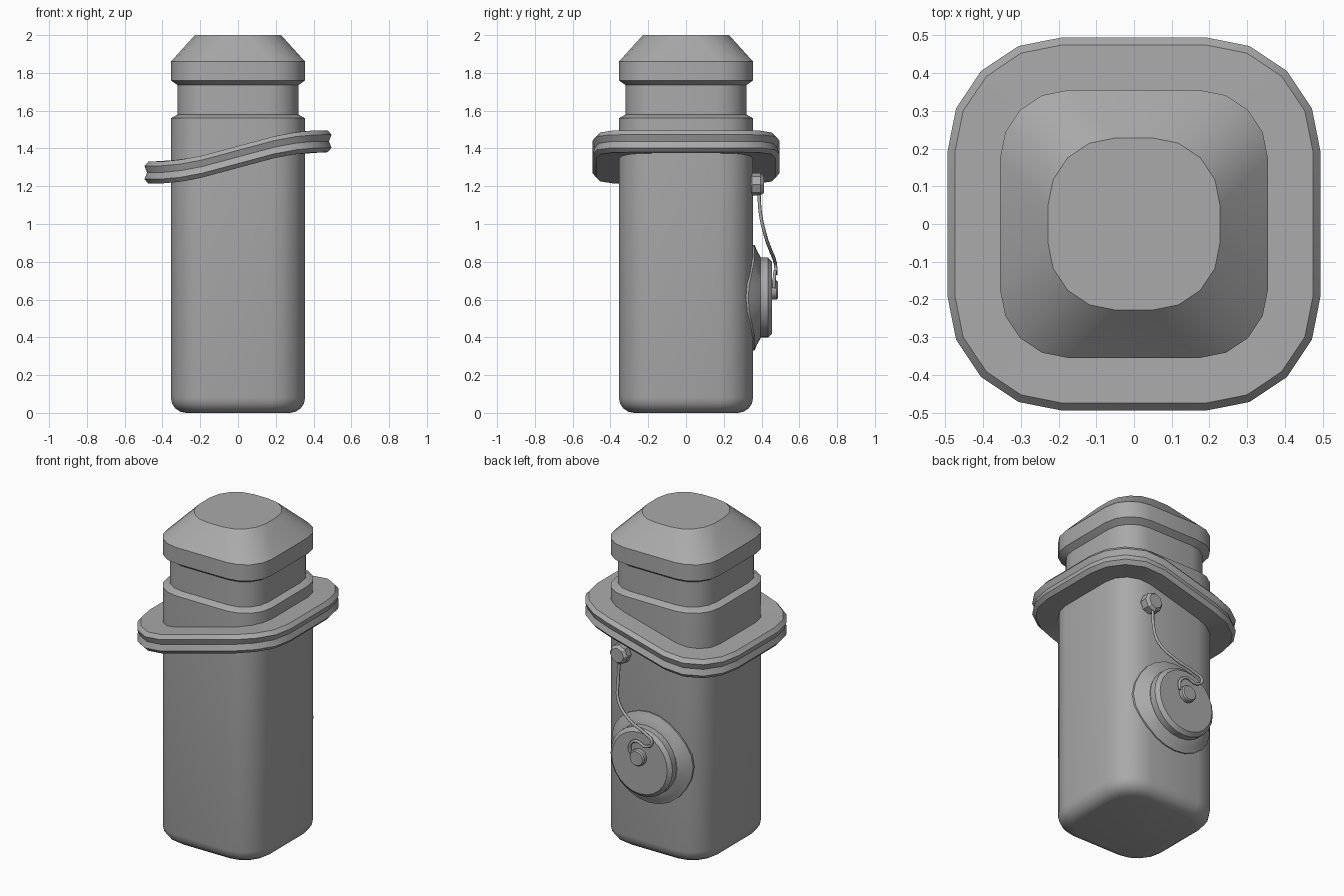
import bpy, bmesh
from math import sin, cos, pi, sqrt, radians
from mathutils import Matrix

old = bpy.data.objects.get("Cube")
if old:
    bpy.data.objects.remove(old, do_unlink=True)

grey = bpy.data.materials.new("plain grey")
GREY = (0.4, 0.4, 0.4, 1)
grey.use_nodes = True
grey.diffuse_color = GREY
grey.node_tree.nodes["Principled BSDF"].inputs["Base Color"].default_value = GREY

HALF, CORNER = 0.355, 0.18


def rounded_square(half, radius, steps=4):
    """Outline points of a square with rounded corners."""
    c = half - radius
    pts = []
    for q in range(4):
        cx, cy = c * (1, -1, -1, 1)[q], c * (1, 1, -1, -1)[q]
        for i in range(steps + 1):
            a = (q + i / steps) * pi / 2
            pts.append((cx + radius * cos(a), cy + radius * sin(a)))
    return pts


def loft(name, rings, closed=False, caps=True, angle=30):
    """Skin a list of equal-length point rings."""
    bm = bmesh.new()
    loops = [[bm.verts.new(p) for p in ring] for ring in rings]
    n = len(loops[0])
    pairs = list(zip(loops, loops[1:]))
    if closed:
        pairs.append((loops[-1], loops[0]))
    for lo, hi in pairs:
        for i in range(n):
            j = (i + 1) % n
            bm.faces.new((lo[i], lo[j], hi[j], hi[i]))
    if caps and not closed:
        bm.faces.new(loops[0])
        bm.faces.new(loops[-1])
    bmesh.ops.recalc_face_normals(bm, faces=bm.faces)
    mesh = bpy.data.meshes.new(name)
    bm.to_mesh(mesh)
    bm.free()
    obj = bpy.data.objects.new(name, mesh)
    bpy.context.collection.objects.link(obj)
    mesh.materials.append(grey)
    bpy.ops.object.select_all(action="DESELECT")
    obj.select_set(True)
    bpy.context.view_layer.objects.active = obj
    bpy.ops.object.shade_smooth_by_angle(angle=radians(angle))
    return obj


def square_stack(name, profile):
    return loft(name, [[(x, y, z) for x, y in rounded_square(h, r)]
                       for h, r, z in profile])


def back_surface(x):
    """Depth of the body's back wall at a given x."""
    d = max(0, abs(x) - (HALF - CORNER))
    return HALF - CORNER + sqrt(max(0, CORNER ** 2 - d ** 2))


def lathe_back(name, profile, centre, sides):
    """Turn (radius, y) pairs about an axis pointing backwards."""
    cx, cz = centre
    return loft(name, [[(cx + r * cos(2 * pi * i / sides), y,
                         cz + r * sin(2 * pi * i / sides))
                        for i in range(sides)] for r, y in profile])


# Body with a rounded foot, neck and tapered cap
foot = [(HALF - 0.08 * (1 - sin(a)), CORNER - 0.05 * (1 - sin(a)),
         0.08 * (1 - cos(a))) for a in (i * pi / 8 for i in range(5))]
square_stack("body", foot + [(HALF, CORNER, 1.56), (0.32, 0.16, 1.58)])
square_stack("neck", [(0.32, 0.16, 1.57), (0.32, 0.16, 1.75)])
square_stack("cap", [(0.32, 0.16, 1.735), (HALF, CORNER, 1.76),
                     (HALF, CORNER, 1.86), (0.228, 0.178, 2.0)])

# Wavy collar with a grooved rim
section = [(0.34, -0.058), (0.475, -0.058), (0.495, -0.035), (0.482, 0),
           (0.495, 0.035), (0.475, 0.058), (0.34, 0.058)]


def collar_height(x):
    return 1.355 + 0.083 * sin(max(-1, min(1, x / 0.45)) * pi / 2)


loft("collar", [[(x, y, collar_height(x) + dz)
                 for x, y in rounded_square(h, h - 0.19)]
                for h, dz in section], closed=True, angle=40)

# Flange of the plug, wrapped around the back wall
PLUG_Z, SIDES = 0.61, 24
flange = []
for r, lift, flat in [(0.28, -0.01, 0), (0.28, 0.008, 0), (0.25, 0.02, 0.4),
                      (0.215, 0.04, 1)]:
    ring = []
    for i in range(SIDES):
        a = 2 * pi * i / SIDES
        x = r * cos(a)
        y = back_surface(x) * (1 - flat) + HALF * flat + lift
        ring.append((x, y, PLUG_Z + r * sin(a)))
    flange.append(ring)
loft("plug_flange", flange)

# Plug, its knob, and the anchor above
lathe_back("plug", [(0.212, 0.34), (0.212, 0.435), (0.19, 0.455)],
           (0, PLUG_Z), SIDES)
lathe_back("knob", [(0.05, 0.44), (0.05, 0.48), (0.043, 0.488)],
           (0, 0.65), 16)
lathe_back("anchor", [(0.045, 0.335), (0.06, 0.35), (0.06, 0.395),
                      (0.045, 0.412)], (0.185, 1.21), 8)

# Tether hanging from the anchor and hooking round the knob
path = [(0.185, 0.385, 1.18), (0.188, 0.395, 1.05), (0.17, 0.42, 0.94),
        (0.07, 0.45, 0.855), (-0.05, 0.468, 0.81), (-0.1, 0.475, 0.775),
        (-0.06, 0.475, 0.735), (0.01, 0.472, 0.75), (0.055, 0.468, 0.715),
        (0.055, 0.465, 0.66)]
curve = bpy.data.curves.new("tether", "CURVE")
curve.dimensions = "3D"
curve.bevel_depth = 0.009
curve.bevel_resolution = 1
curve.resolution_u = 5
curve.use_fill_caps = True
spline = curve.splines.new("BEZIER")
spline.bezier_points.add(len(path) - 1)
for point, co in zip(spline.bezier_points, path):
    point.co = co
    point.handle_left_type = point.handle_right_type = "AUTO"
curve.materials.append(grey)
tether = bpy.data.objects.new("tether", curve)
bpy.context.collection.objects.link(tether)
